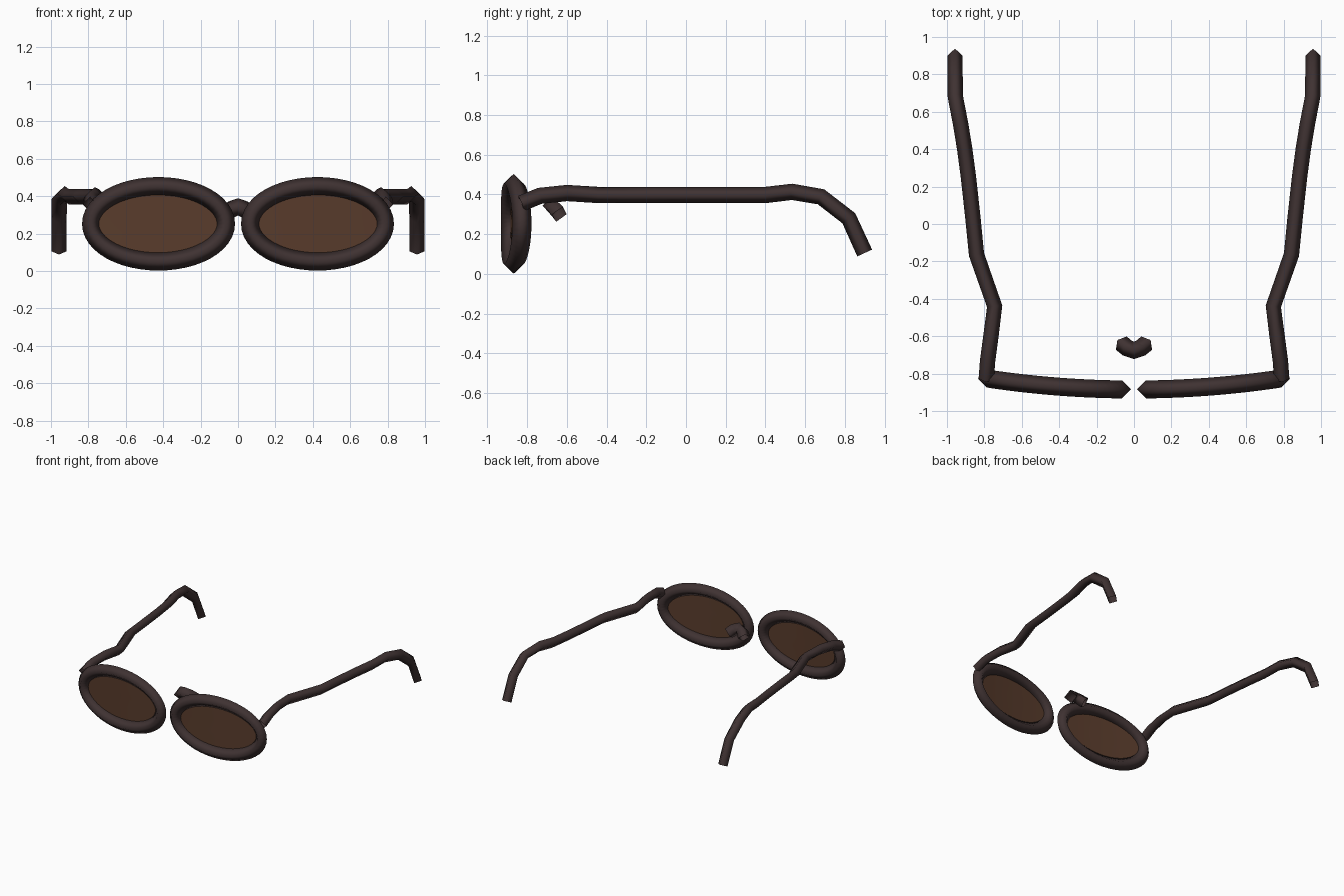
import bpy, bmesh
from math import sin, cos, pi
from mathutils import Vector

if "Cube" in bpy.data.objects:
    bpy.data.objects.remove(bpy.data.objects["Cube"])


def material(name, rgb):
    m = bpy.data.materials.new(name)
    m.use_nodes = True
    m.diffuse_color = (*rgb, 1)
    m.node_tree.nodes["Principled BSDF"].inputs["Base Color"].default_value = (*rgb, 1)
    return m


frame_mat = material("dark_brown_frame", (0.050, 0.032, 0.032))
lens_mat = material("brown_lens", (0.100, 0.045, 0.025))


def finish(bm, name, mat):
    bmesh.ops.recalc_face_normals(bm, faces=bm.faces)
    mesh = bpy.data.meshes.new(name)
    bm.to_mesh(mesh)
    bm.free()
    mesh.materials.append(mat)
    mesh.shade_smooth()
    obj = bpy.data.objects.new(name, mesh)
    bpy.context.collection.objects.link(obj)
    return obj


def tube(name, path, radius, ref, closed=False):
    """Sweep a four-sided section along a path, one corner pointing along ref."""
    pts = [Vector(p) for p in path]
    n = len(pts)
    bm = bmesh.new()
    rings = []
    for i, p in enumerate(pts):
        before = pts[i - 1] if closed or i else p
        after = pts[(i + 1) % n] if closed or i < n - 1 else p
        t = Vector()
        for step in (p - before, after - p):
            t += step.normalized()
        t.normalize()
        u = (ref - t * ref.dot(t)).normalized()
        v = t.cross(u)
        rings.append([bm.verts.new(p + d * radius) for d in (u, v, -u, -v)])
    for i in range(n if closed else n - 1):
        a, b = rings[i], rings[(i + 1) % n]
        for k in range(4):
            j = (k + 1) % 4
            bm.faces.new((a[k], a[j], b[j], b[k]))
    return finish(bm, name, frame_mat)


def oval(side, scale=1.0, count=48):
    """Oval outline wrapped gently around the face."""
    pts = []
    for i in range(count):
        a = 2 * pi * i / count
        x = 0.425 + 0.361 * scale * cos(a)
        z = 0.252 + 0.202 * scale * sin(a)
        pts.append((side * x, -0.885 + 0.095 * x * x, z))
    return pts


def lens(name, side):
    bm = bmesh.new()
    rings = [[bm.verts.new(p) for p in oval(side, s)] for s in (1, 0.75, 0.5, 0.25)]
    for a, b in zip(rings, rings[1:]):
        for k in range(len(a)):
            j = (k + 1) % len(a)
            bm.faces.new((a[k], a[j], b[j], b[k]))
    bm.faces.new(rings[-1])
    obj = finish(bm, name, lens_mat)
    # Front of the lens faces forward
    if obj.data.polygons[0].normal.y > 0:
        obj.data.flip_normals()


UP, BACK = Vector((0, 0, 1)), Vector((0, 1, 0))

# Temple centre line, from hinge to ear hook
temple = [(0.79, -0.83, 0.355), (0.783, -0.735, 0.393), (0.765, -0.6, 0.407),
          (0.745, -0.44, 0.397), (0.842, -0.163, 0.397), (0.86, 0.02, 0.397),
          (0.885, 0.25, 0.397), (0.905, 0.4, 0.397), (0.927, 0.535, 0.413),
          (0.955, 0.68, 0.388), (0.957, 0.82, 0.28), (0.957, 0.9, 0.105)]

for label, side in (("left", 1), ("right", -1)):
    tube(label + "_rim", oval(side), 0.048, BACK, closed=True)
    lens(label + "_lens", side)
    tube(label + "_temple", [(side * x, y, z) for x, y, z in temple], 0.041, UP)

# Small arched nose bridge, set behind the rims
half = [(0.068, -0.637, 0.3), (0.036, -0.663, 0.329)]
bridge = [(-x, y, z) for x, y, z in half] + [(0, -0.676, 0.343)] + half[::-1]
tube("nose_bridge", bridge, 0.046, UP)
